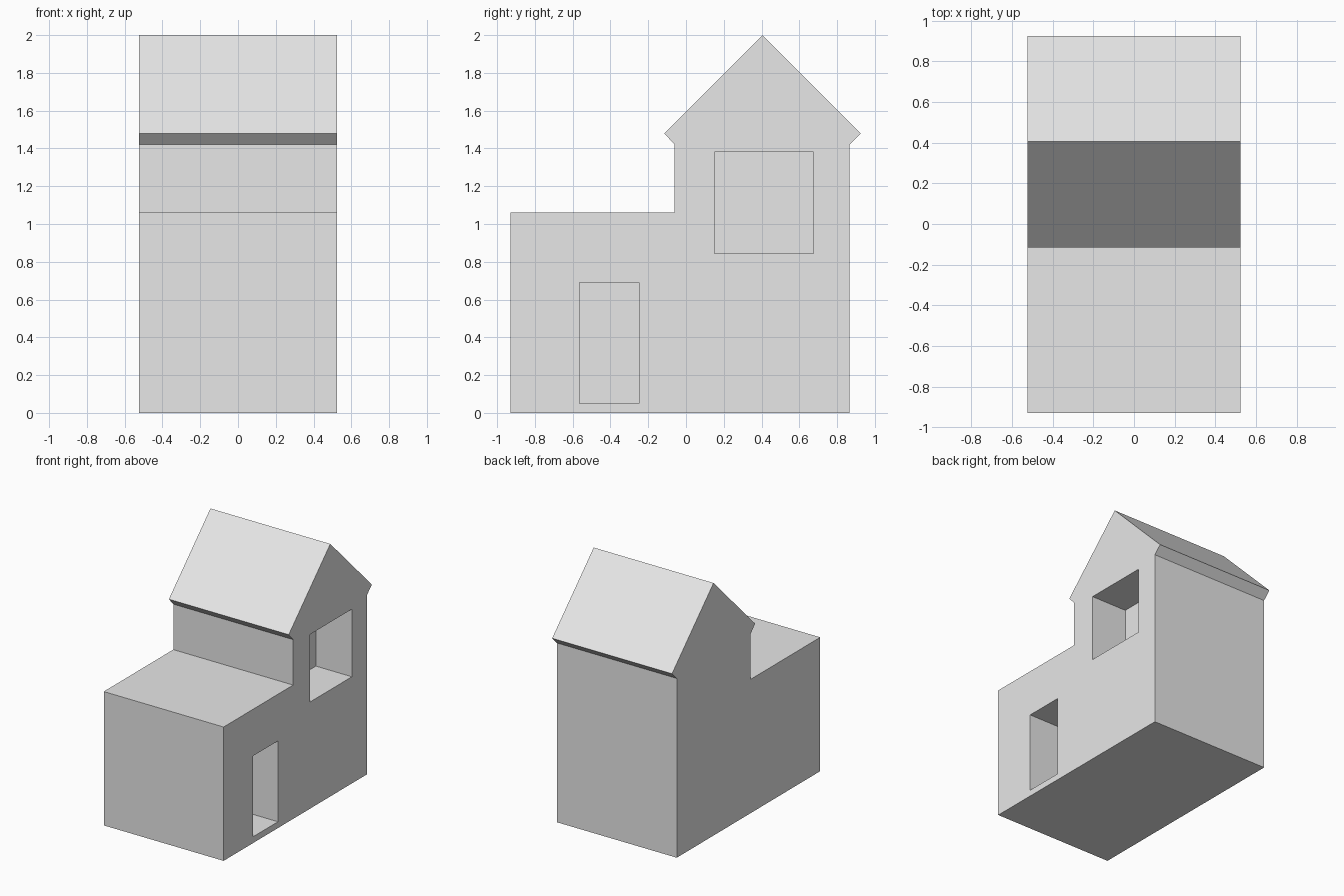
import bpy
import bmesh

default_cube = bpy.data.objects.get("Cube")
if default_cube:
    bpy.data.objects.remove(default_cube, do_unlink=True)

HALF_WIDTH = 0.525
RECESS = 0.315

# Plain grey for the whole building
grey = bpy.data.materials.new("plain_grey")
grey.use_nodes = True
colour = (0.8, 0.8, 0.8, 1)
grey.diffuse_color = colour
grey.node_tree.nodes["Principled BSDF"].inputs["Base Color"].default_value = colour


def extrude_profile(name, profile, x0, x1):
    """Solid made by sweeping a (y, z) outline from x0 to x1."""
    bm = bmesh.new()
    face = bm.faces.new([bm.verts.new((x0, y, z)) for y, z in profile])
    swept = bmesh.ops.extrude_face_region(bm, geom=[face])["geom"]
    verts = [v for v in swept if isinstance(v, bmesh.types.BMVert)]
    bmesh.ops.translate(bm, verts=verts, vec=(x1 - x0, 0, 0))
    bmesh.ops.recalc_face_normals(bm, faces=bm.faces)
    mesh = bpy.data.meshes.new(name)
    bm.to_mesh(mesh)
    bm.free()
    mesh.materials.append(grey)
    obj = bpy.data.objects.new(name, mesh)
    bpy.context.collection.objects.link(obj)
    return obj


def cut_recess(wall, name, y0, y1, z0, z1):
    """Sink a rectangular opening into the left wall."""
    outline = [(y0, z0), (y1, z0), (y1, z1), (y0, z1)]
    cutter = extrude_profile(name, outline, HALF_WIDTH - RECESS, HALF_WIDTH + 0.2)
    cutter.hide_render = True
    mod = wall.modifiers.new(name, "BOOLEAN")
    mod.operation = "DIFFERENCE"
    mod.solver = "EXACT"
    mod.object = cutter
    bpy.context.view_layer.objects.active = wall
    bpy.ops.object.modifier_apply(modifier=mod.name)
    bpy.data.objects.remove(cutter, do_unlink=True)


# Gabled tower with a low flat-topped front block, as one solid
house = extrude_profile("house", [
    (-0.93, 0), (0.865, 0),              # ground
    (0.865, 1.42), (0.925, 1.48),        # back wall and eave
    (0.405, 2),                          # ridge
    (-0.115, 1.48), (-0.06, 1.42),       # front eave
    (-0.06, 1.06), (-0.93, 1.06),        # flat terrace
], -HALF_WIDTH, HALF_WIDTH)

# Window and door recesses
cut_recess(house, "window_cutter", 0.15, 0.675, 0.845, 1.38)
cut_recess(house, "door_cutter", -0.565, -0.25, 0.05, 0.69)
